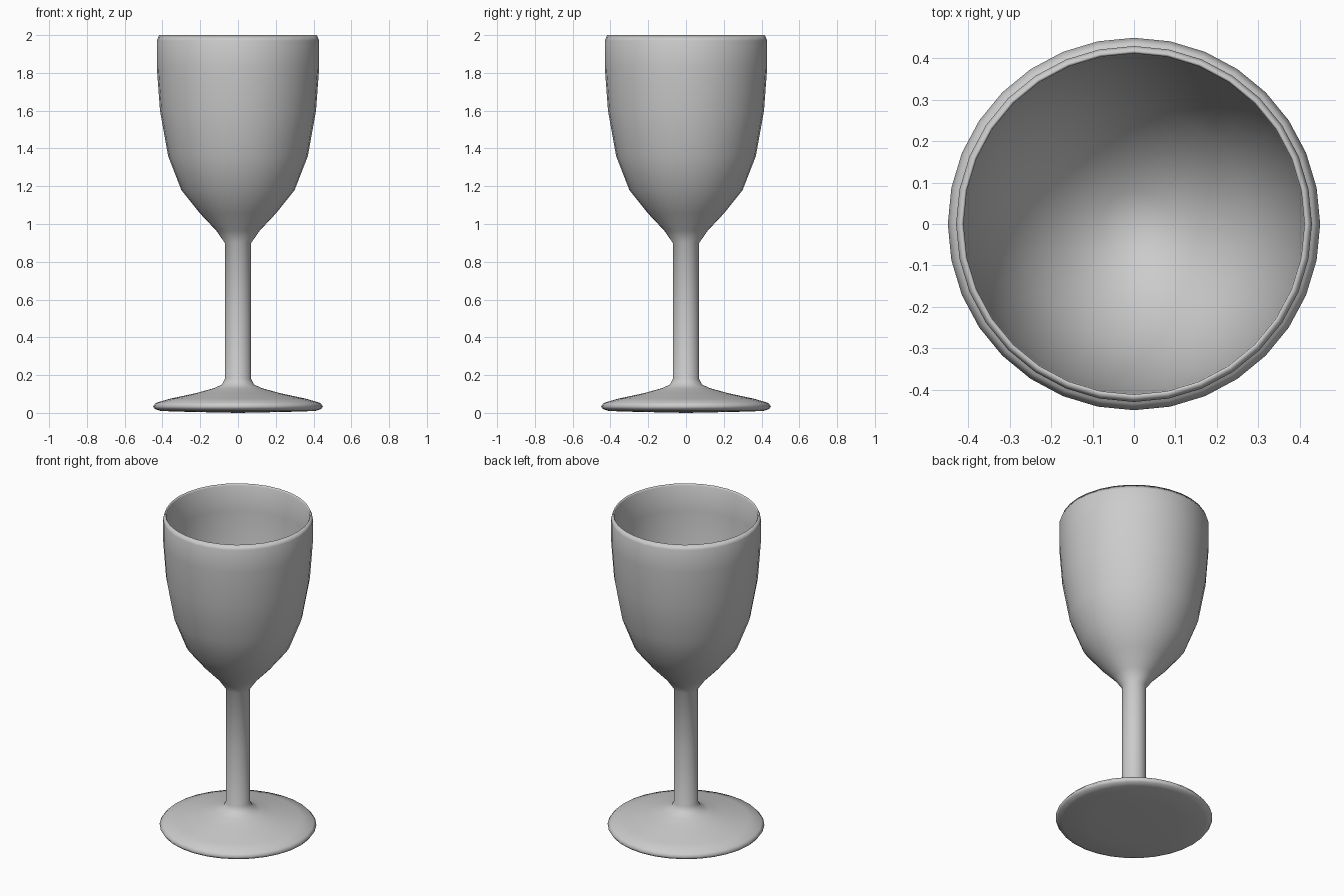
import bpy, bmesh, math

if "Cube" in bpy.data.objects:
    bpy.data.objects.remove(bpy.data.objects["Cube"])

SIDES = 32

# Goblet silhouette (radius, height): foot, stem, outer bowl, rim, inner bowl
foot = [(0, 0), (0.25, 0.005), (0.41, 0.01), (0.44, 0.02), (0.45, 0.035), (0.435, 0.053),
        (0.36, 0.075), (0.22, 0.105), (0.13, 0.13), (0.085, 0.15), (0.07, 0.18)]
stem = [(0.07, 0.55), (0.07, 0.90)]
outer_bowl = [(0.115, 0.965), (0.20, 1.055), (0.30, 1.18), (0.37, 1.36),
              (0.413, 1.60), (0.43, 1.83), (0.43, 1.97)]
rim = [(0.418, 2.0), (0.412, 1.99)]
inner_bowl = [(0.41, 1.83), (0.393, 1.60), (0.35, 1.37), (0.28, 1.20),
              (0.18, 1.08), (0.08, 1.01), (0, 0.99)]


def lathe(name, profile):
    bm = bmesh.new()
    verts = [bm.verts.new((r, 0, z)) for r, z in profile]
    edges = [bm.edges.new(pair) for pair in zip(verts, verts[1:])]
    bmesh.ops.spin(bm, geom=verts + edges, cent=(0, 0, 0), axis=(0, 0, 1),
                   angle=math.tau, steps=SIDES)
    bmesh.ops.remove_doubles(bm, verts=bm.verts[:], dist=1e-4)
    bmesh.ops.recalc_face_normals(bm, faces=bm.faces[:])
    mesh = bpy.data.meshes.new(name)
    bm.to_mesh(mesh)
    bm.free()
    mesh.shade_smooth()
    obj = bpy.data.objects.new(name, mesh)
    bpy.context.collection.objects.link(obj)
    return obj


# One continuous turned body
lathe("goblet", foot + stem + outer_bowl + rim + inner_bowl)
